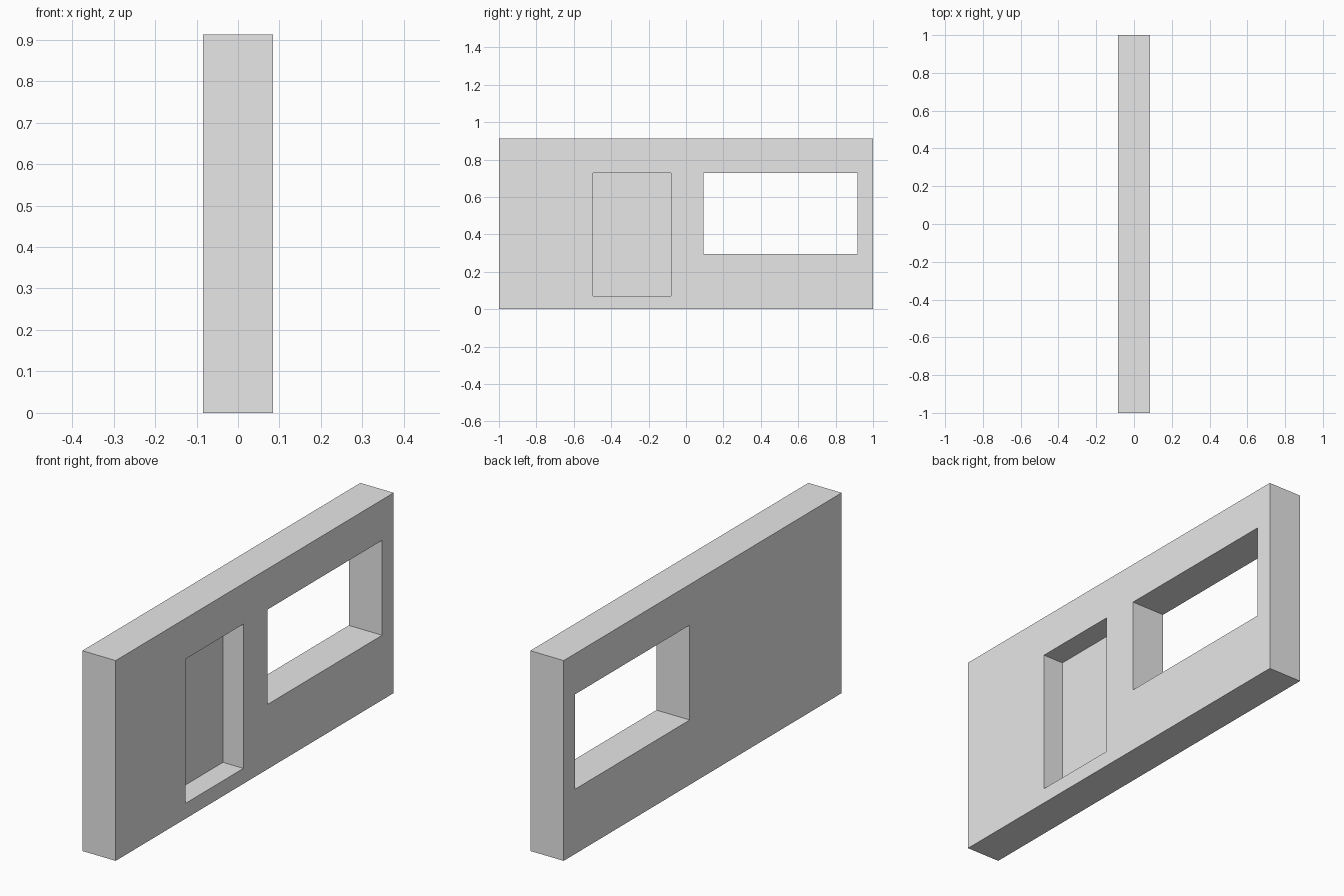
import bpy

cube = bpy.data.objects.get("Cube")
if cube:
    bpy.data.objects.remove(cube, do_unlink=True)

HALF_T, HEIGHT = 0.084, 0.912
RECESS_DEPTH = 0.103

# Plain grey for the whole wall
grey = bpy.data.materials.new("light grey")
grey.use_nodes = True
colour = (0.8, 0.8, 0.8, 1)
grey.diffuse_color = colour
grey.node_tree.nodes["Principled BSDF"].inputs["Base Color"].default_value = colour


def box(name, x, y, z):
    """Box spanning the given (low, high) ranges."""
    spans = (x, y, z)
    bpy.ops.mesh.primitive_cube_add(size=1, location=[(a + b) / 2 for a, b in spans])
    obj = bpy.context.object
    obj.name = name
    obj.scale = [b - a for a, b in spans]
    bpy.ops.object.transform_apply(location=True, rotation=False, scale=True)
    obj.data.materials.append(grey)
    return obj


def cut(target, cutter):
    """Subtract the cutter from the target, then remove it."""
    cutter.hide_render = True
    mod = target.modifiers.new(cutter.name, "BOOLEAN")
    mod.operation = "DIFFERENCE"
    mod.solver = "EXACT"
    mod.object = cutter
    bpy.context.view_layer.objects.active = target
    bpy.ops.object.modifier_apply(modifier=mod.name)
    bpy.data.objects.remove(cutter, do_unlink=True)


# Wall slab
wall = box("wall", (-HALF_T, HALF_T), (-1, 1), (0, HEIGHT))

# Window opening right through the wall
cut(wall, box("window_cutter", (-0.2, 0.2), (0.093, 0.917), (0.295, 0.727)))

# Door recess sunk into the +x face only
cut(wall, box("door_recess_cutter", (HALF_T - RECESS_DEPTH, 0.2),
              (-0.497, -0.081), (0.07, 0.727)))
